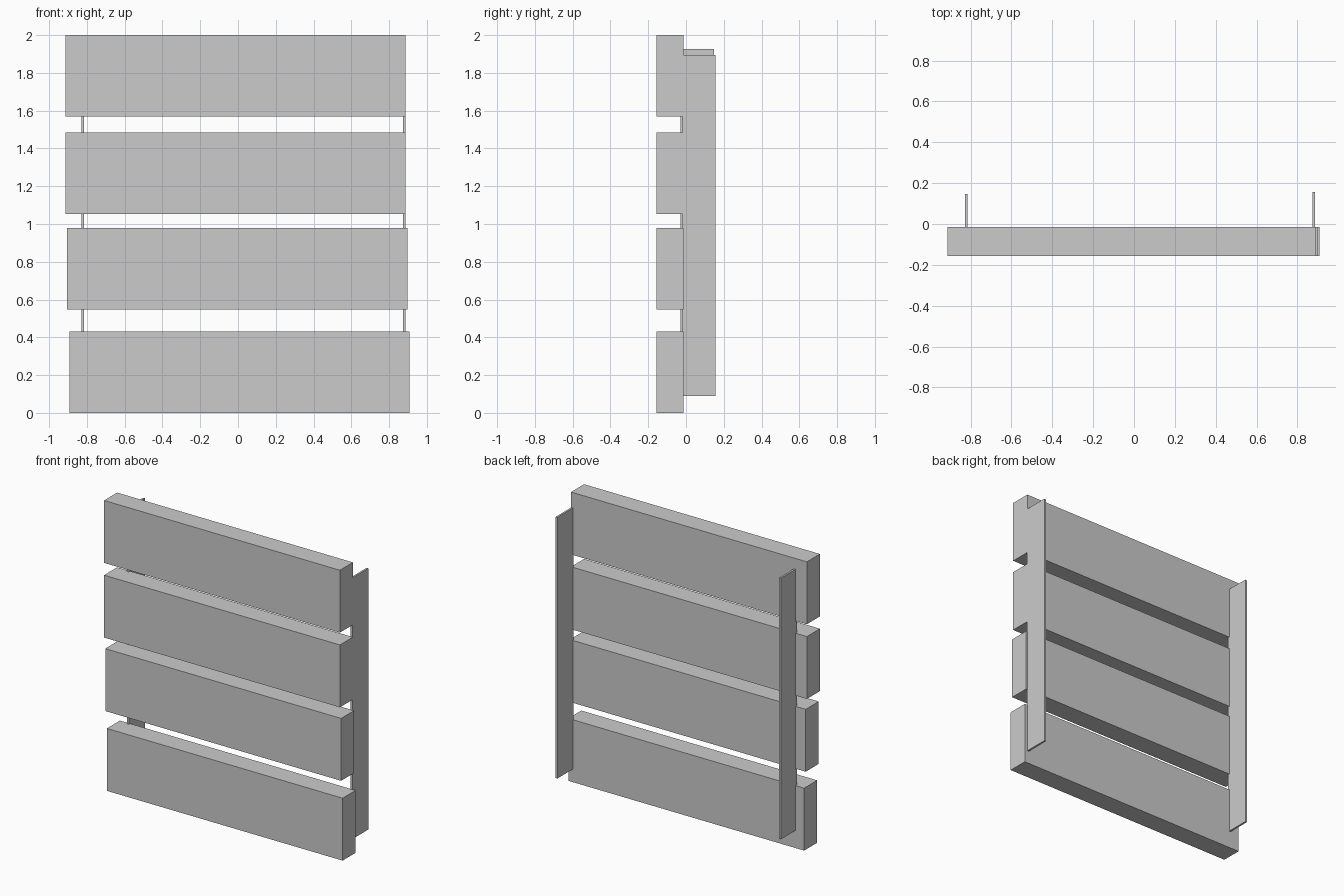
import bpy
import bmesh
from mathutils import Vector

if "Cube" in bpy.data.objects:
    bpy.data.objects.remove(bpy.data.objects["Cube"])


def box(name, lo, hi):
    lo, hi = Vector(lo), Vector(hi)
    bm = bmesh.new()
    bmesh.ops.create_cube(bm, size=1)
    for v in bm.verts:
        v.co = (lo + hi) / 2 + v.co * (hi - lo)
    mesh = bpy.data.meshes.new(name)
    bm.to_mesh(mesh)
    bm.free()
    obj = bpy.data.objects.new(name, mesh)
    bpy.context.collection.objects.link(obj)
    return obj


# Four thick horizontal boards, each slightly shifted sideways: (left x, bottom z)
BOARD_LENGTH, BOARD_HEIGHT = 1.802, 0.431
boards = [(-0.893, 0.0), (-0.905, 0.548), (-0.914, 1.053), (-0.914, 1.569)]
for i, (x, z) in enumerate(boards, 1):
    box(f"board_{i}", (x, -0.156, z),
        (x + BOARD_LENGTH, -0.014, z + BOARD_HEIGHT))

# Two thin upright battens standing edge-on behind the boards: (x, back y, bottom z)
BATTEN_THICKNESS, BATTEN_DEPTH, BATTEN_HEIGHT = 0.013, 0.175, 1.804
battens = {"left_batten": (-0.828, 0.147, 0.122),
           "right_batten": (0.874, 0.156, 0.090)}
for name, (x, y, z) in battens.items():
    box(name, (x, y - BATTEN_DEPTH, z),
        (x + BATTEN_THICKNESS, y, z + BATTEN_HEIGHT))
